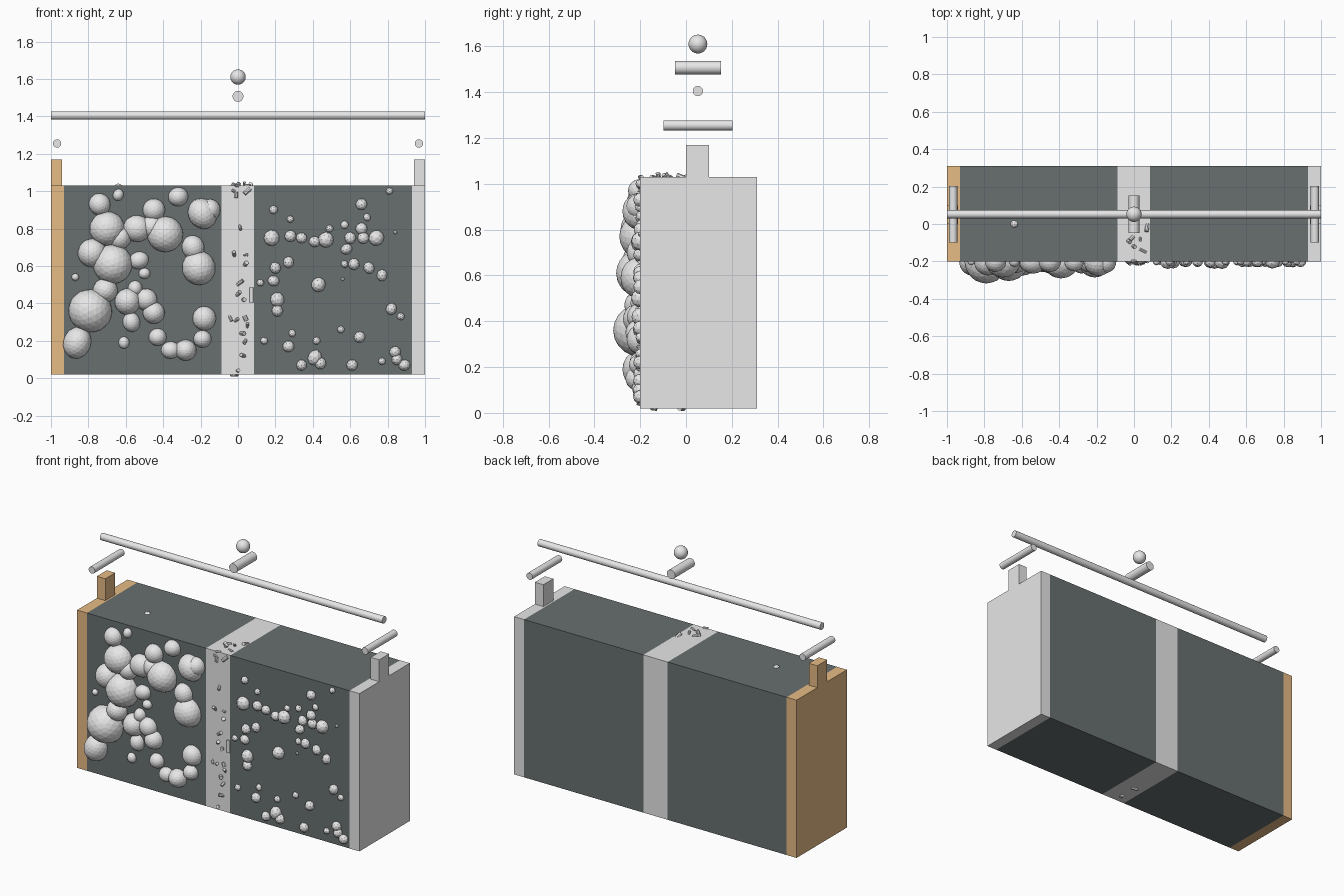
import bpy
import bmesh
import math
import random
from mathutils import Matrix, Vector, Euler

random.seed(4)
cube = bpy.data.objects.get("Cube")
if cube:
    bpy.data.objects.remove(cube, do_unlink=True)


def make_material(name, colour):
    mat = bpy.data.materials.new(name)
    mat.use_nodes = True
    mat.diffuse_color = (*colour, 1)
    for node in mat.node_tree.nodes:
        if node.type == 'BSDF_PRINCIPLED':
            node.inputs["Base Color"].default_value = (*colour, 1)
    return mat


grey = make_material("light_grey", (0.8, 0.8, 0.8))
copper = make_material("copper", (0.8, 0.5, 0.24))
charcoal = make_material("charcoal", (0.14, 0.16, 0.16))


def finish(name, bm, mat, smooth=False):
    """Turn a bmesh into a named object with one material."""
    mesh = bpy.data.meshes.new(name)
    bm.to_mesh(mesh)
    bm.free()
    mesh.materials.append(mat)
    obj = bpy.data.objects.new(name, mesh)
    bpy.context.collection.objects.link(obj)
    if smooth:
        bpy.ops.object.select_all(action='DESELECT')
        obj.select_set(True)
        bpy.context.view_layer.objects.active = obj
        bpy.ops.object.shade_smooth_by_angle(angle=math.radians(40))
    return obj


def box(name, low, high, mat):
    low, high = Vector(low), Vector(high)
    bm = bmesh.new()
    place = Matrix.Translation((low + high) / 2) @ Matrix.Diagonal((*(high - low), 1))
    bmesh.ops.create_cube(bm, size=1, matrix=place)
    return finish(name, bm, mat)


def rod(name, centre, radius, length, axis, mat):
    turn = Vector(axis).to_track_quat('Z', 'Y').to_matrix().to_4x4()
    bm = bmesh.new()
    bmesh.ops.create_cone(bm, cap_ends=True, segments=32, radius1=radius,
                          radius2=radius, depth=length,
                          matrix=Matrix.Translation(centre) @ turn)
    return finish(name, bm, mat, smooth=True)


def grains(name, spots, subdivisions):
    """Slightly squashed spheres half sunk into the front face (hundredths)."""
    bm = bmesh.new()
    for x, z, r in spots:
        size = [r / 100 * random.uniform(0.92, 1.08) for _ in range(3)]
        place = (Matrix.Translation((x / 100, FRONT, z / 100))
                 @ Matrix.Rotation(random.uniform(-0.6, 0.6), 4, 'Y')
                 @ Matrix.Diagonal((*size, 1)))
        bmesh.ops.create_icosphere(bm, subdivisions=subdivisions, radius=1, matrix=place)
    return finish(name, bm, grey)


# Slab made of flush layers: collector, electrode, separator, electrode, collector
FRONT, BACK, BOTTOM, TOP = -0.2, 0.31, 0.02, 1.03
layers = [
    ("right_collector", -1, -0.93, copper),
    ("right_electrode", -0.93, -0.087, charcoal),
    ("separator", -0.087, 0.085, grey),
    ("left_electrode", 0.085, 0.93, charcoal),
    ("left_collector", 0.93, 1, grey),
]
for name, x0, x1, mat in layers:
    box(name, (x0, FRONT, BOTTOM), (x1, BACK, TOP), mat)

# Terminal tabs on the two collectors
box("right_tab", (-1, 0, TOP), (-0.94, 0.1, 1.17), copper)
box("left_tab", (0.94, 0, TOP), (1, 0.1, 1.17), grey)

# Floating rods and ball above the slab
AXIS_Y = 0.052
for side, x in (("right", -0.967), ("left", 0.967)):
    rod(side + "_cross_rod", (x, AXIS_Y, 1.255), 0.022, 0.3, (0, 1, 0), grey)
rod("long_rod", (0, AXIS_Y, 1.405), 0.022, 2, (1, 0, 0), grey)
rod("short_rod", (0, AXIS_Y, 1.507), 0.029, 0.2, (0, 1, 0), grey)
ball = bmesh.new()
bmesh.ops.create_uvsphere(ball, u_segments=24, v_segments=16, radius=0.041,
                          matrix=Matrix.Translation((0, AXIS_Y, 1.61)))
finish("ball", ball, grey, smooth=True)

# Large grains on the right electrode: x, z, radius
coarse = [
    (-74, 93, 6), (-64, 98, 3), (-70, 80, 9), (-78, 67, 8), (-67, 61, 10),
    (-63, 75, 6), (-54, 80, 7), (-45, 90, 6), (-32, 97, 5), (-39, 77, 9),
    (-46, 81, 6), (-19, 88, 8), (-15, 90, 6), (-24, 70, 6), (-21, 59, 9),
    (-87, 54, 2), (-53, 63, 5), (-50, 56, 3), (-71, 47, 7), (-79, 36, 11),
    (-86, 19, 8), (-59, 41, 7), (-49, 42, 6), (-45, 35, 6), (-57, 30, 5),
    (-61, 19, 3), (-43, 22, 5), (-36, 15, 5), (-28, 15, 6), (-18, 32, 6),
    (-19, 21, 5), (-55, 48, 4),
]
grains("coarse_grains", coarse, 3)

# Small grains on the left electrode
fine = [
    (19, 90, 2.5), (28, 85, 2), (18, 75, 4), (28, 76, 3), (34, 75, 3),
    (41, 73, 3), (47, 74, 4), (49, 80, 2), (57, 82, 2), (60, 75, 3),
    (58, 69, 3), (66, 93, 3), (69, 86, 2), (66, 80, 3), (67, 75, 3),
    (74, 75, 4), (81, 100, 2), (84, 78, 1), (27, 62, 3), (57, 61, 2),
    (62, 61, 3), (70, 59, 3), (77, 55, 3), (20, 59, 3), (19, 52, 3),
    (12, 51, 2), (21, 42, 4), (21, 36, 3), (43, 50, 4), (56, 53, 1),
    (82, 37, 3), (87, 33, 2), (55, 26, 2), (65, 22, 3), (42, 20, 2),
    (29, 24, 2), (27, 17, 3), (14, 20, 2), (34, 7, 3), (41, 11, 4),
    (44, 8, 3), (61, 7, 3), (77, 9, 2), (84, 14, 3), (85, 10, 3), (89, 7, 3),
]
grains("fine_grains", fine, 2)

# One stray grain on top of the right electrode
stray = bmesh.new()
bmesh.ops.create_icosphere(stray, subdivisions=2, radius=0.024,
                           matrix=Matrix.Translation((-0.64, 0, TOP - 0.013)))
finish("stray_grain", stray, grey)

# Tiny fibre pieces scattered over the separator's front, top and underside
front_chips = [
    (-2, 100), (-1, 98), (5, 100), (1, 81), (-2, 66), (4, 66), (4, 61),
    (1, 51), (0, 45), (3, 42), (-4, 32), (-1, 31), (4, 32), (5, 28),
    (2, 24), (4, 20), (3, 12), (0, 4),
]
spots = [(x / 100, FRONT, z / 100) for x, z in front_chips]
for _ in range(7):
    spots.append((random.uniform(-0.05, 0.07), random.uniform(FRONT, 0), TOP))
for y in (-0.14, -0.02):
    spots.append((-0.02, y, BOTTOM))
chips = bmesh.new()
for spot in spots:
    turn = Euler([random.uniform(0, math.pi) for _ in range(3)]).to_matrix().to_4x4()
    radius = random.uniform(0.007, 0.012)
    bmesh.ops.create_cone(chips, cap_ends=True, segments=8, radius1=radius,
                          radius2=radius, depth=random.uniform(0.025, 0.045),
                          matrix=Matrix.Translation(spot) @ turn)
finish("separator_fibres", chips, grey)
rod("upright_fibre", (0.072, FRONT, 0.445), 0.01, 0.08, (0, 0, 1), grey)
